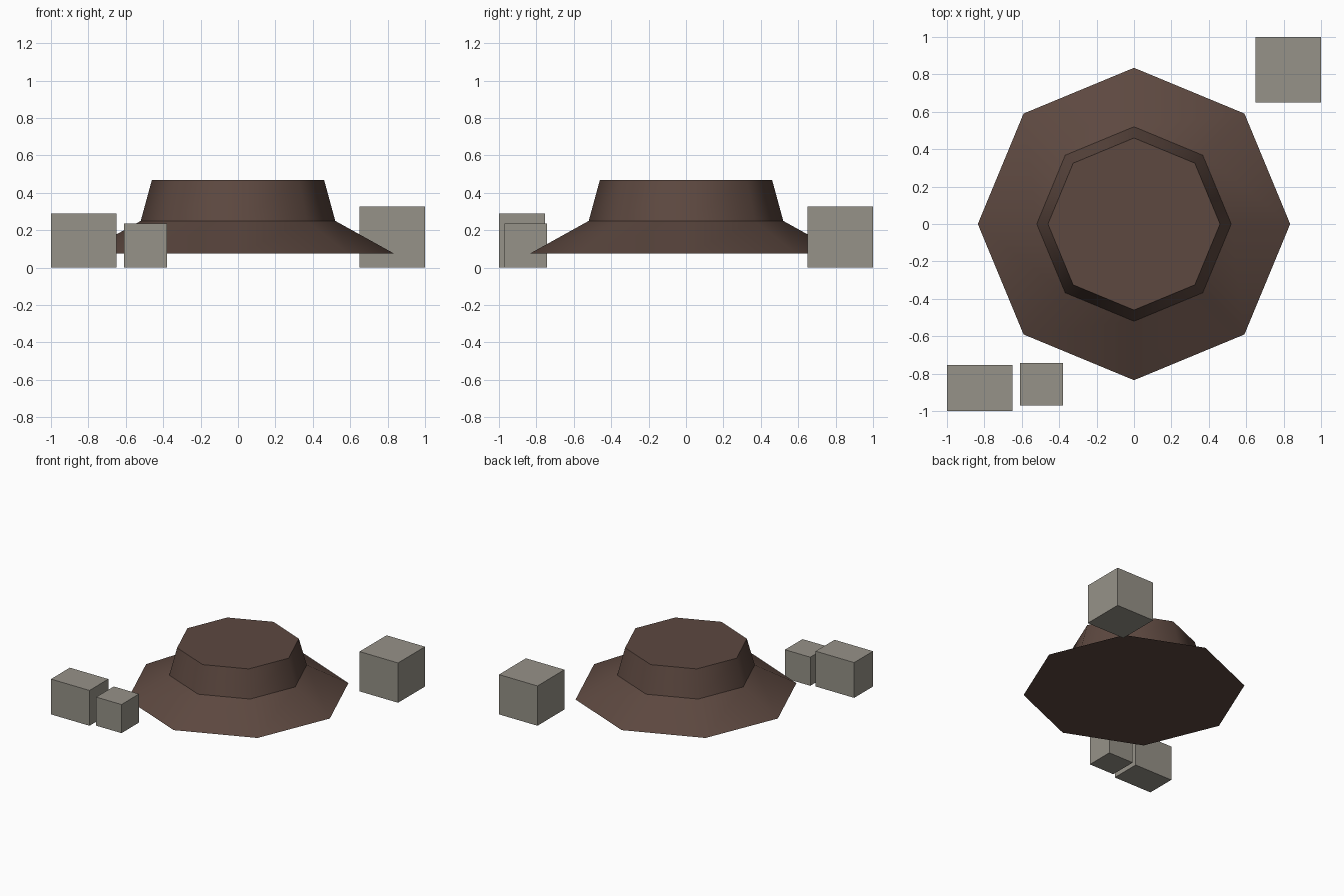
import bpy
import bmesh
from math import cos, sin, pi

cube = bpy.data.objects.get("Cube")
if cube:
    bpy.data.objects.remove(cube, do_unlink=True)


def material(name, rgb):
    mat = bpy.data.materials.new(name)
    mat.use_nodes = True
    colour = (*rgb, 1.0)
    mat.diffuse_color = colour
    mat.node_tree.nodes["Principled BSDF"].inputs["Base Color"].default_value = colour
    return mat


def finish(name, bm, mat):
    bmesh.ops.recalc_face_normals(bm, faces=bm.faces)
    mesh = bpy.data.meshes.new(name)
    bm.to_mesh(mesh)
    bm.free()
    mesh.materials.append(mat)
    obj = bpy.data.objects.new(name, mesh)
    bpy.context.collection.objects.link(obj)
    return obj


def stepped_mound(name, profile, sides, mat):
    """Rings of (radius, height) joined by smooth bands with sharp rims."""
    bm = bmesh.new()
    rings = [[bm.verts.new((r * cos(2 * pi * i / sides), r * sin(2 * pi * i / sides), z))
              for i in range(sides)] for r, z in profile]
    for low, high in zip(rings, rings[1:]):
        for i in range(sides):
            j = (i + 1) % sides
            bm.faces.new((low[i], low[j], high[j], high[i])).smooth = True
    bm.faces.new(rings[0][::-1])
    bm.faces.new(rings[-1])
    for ring in rings:
        for i in range(sides):
            bm.edges.get((ring[i - 1], ring[i])).smooth = False
    return finish(name, bm, mat)


def block(name, x, y, height, mat):
    """Box standing on the ground, spanning the given x and y ranges."""
    bm = bmesh.new()
    bmesh.ops.create_cube(bm, size=1)
    bmesh.ops.scale(bm, verts=bm.verts, vec=(x[1] - x[0], y[1] - y[0], height))
    bmesh.ops.translate(bm, verts=bm.verts, vec=(sum(x) / 2, sum(y) / 2, height / 2))
    return finish(name, bm, mat)


brown = material("dark_brown_earth", (0.109, 0.065, 0.051))
grey = material("warm_grey_stone", (0.305, 0.287, 0.246))

# Eight-sided mound: sloping skirt, steep crown, flat top
stepped_mound("mound", [(0.835, 0.075), (0.52, 0.25), (0.46, 0.47)], 8, brown)

# Loose stone blocks around the mound
block("front_wide_block", (-1.0, -0.65), (-1.0, -0.755), 0.29, grey)
block("front_small_block", (-0.61, -0.38), (-0.97, -0.742), 0.235, grey)
block("back_large_block", (0.65, 1.0), (0.65, 1.0), 0.327, grey)
